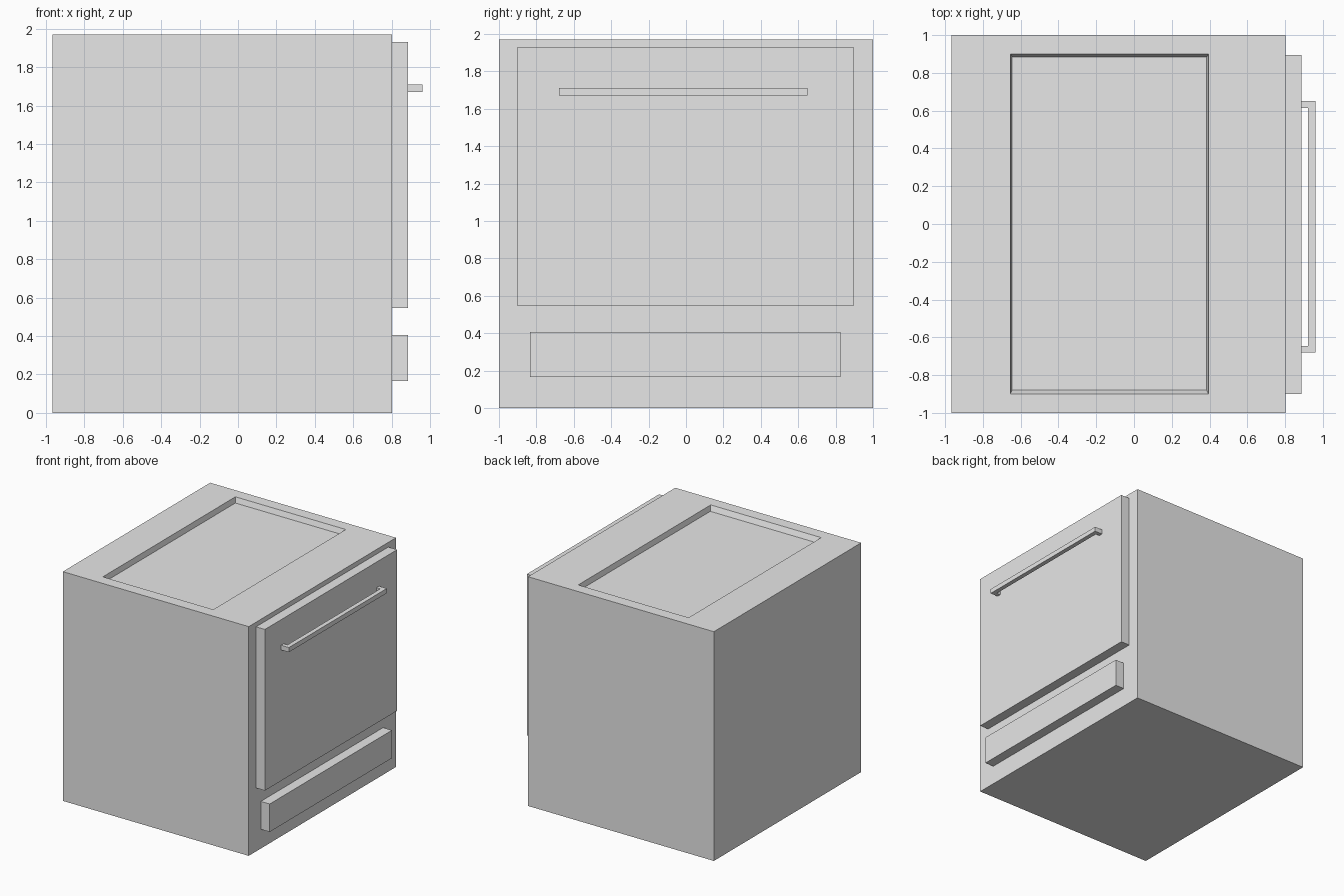
import bpy
import bmesh

cube = bpy.data.objects.get("Cube")
if cube:
    bpy.data.objects.remove(cube, do_unlink=True)

# One plain grey for every part
grey = bpy.data.materials.new("plain_grey")
grey.use_nodes = True
colour = (0.8, 0.8, 0.8, 1.0)
grey.diffuse_color = colour
grey.node_tree.nodes["Principled BSDF"].inputs["Base Color"].default_value = colour


def finish(name, bm):
    bmesh.ops.recalc_face_normals(bm, faces=bm.faces)
    mesh = bpy.data.meshes.new(name)
    bm.to_mesh(mesh)
    bm.free()
    mesh.materials.append(grey)
    obj = bpy.data.objects.new(name, mesh)
    bpy.context.collection.objects.link(obj)
    return obj


def stacked_rectangles(name, levels):
    """Join rectangles (x0, x1, y0, y1, z) in order and cap both ends."""
    bm = bmesh.new()
    rings = []
    for x0, x1, y0, y1, z in levels:
        corners = ((x0, y0), (x1, y0), (x1, y1), (x0, y1))
        rings.append([bm.verts.new((x, y, z)) for x, y in corners])
    for low, high in zip(rings, rings[1:]):
        for i in range(4):
            j = (i + 1) % 4
            bm.faces.new((low[i], low[j], high[j], high[i]))
    bm.faces.new(rings[0][::-1])
    bm.faces.new(rings[-1])
    return finish(name, bm)


def box(name, x, y, z):
    return stacked_rectangles(name, [(*x, *y, z[0]), (*x, *y, z[1])])


# Cabinet with a shallow tapered recess in its top
outer = (-0.965, 0.802, -1.0, 1.0)
stacked_rectangles("cabinet", [
    (*outer, 0.0),
    (*outer, 1.97),
    (-0.655, 0.395, -0.90, 0.90, 1.97),
    (-0.645, 0.385, -0.88, 0.885, 1.925),
])

# Door and drawer panels
box("oven_door", (0.802, 0.886), (-0.90, 0.895), (0.545, 1.93))
box("lower_drawer", (0.802, 0.886), (-0.835, 0.825), (0.165, 0.405))

# U-shaped door handle, extruded from its plan outline
bm = bmesh.new()
outline = [(0.886, -0.68), (0.96, -0.68), (0.96, 0.65), (0.886, 0.65),
           (0.886, 0.615), (0.922, 0.615), (0.922, -0.645), (0.886, -0.645)]
base = bm.faces.new([bm.verts.new((x, y, 1.67)) for x, y in outline])
top = bmesh.ops.extrude_face_region(bm, geom=[base])["geom"]
bmesh.ops.translate(bm, vec=(0, 0, 0.04),
                    verts=[g for g in top if isinstance(g, bmesh.types.BMVert)])
finish("door_handle", bm)
